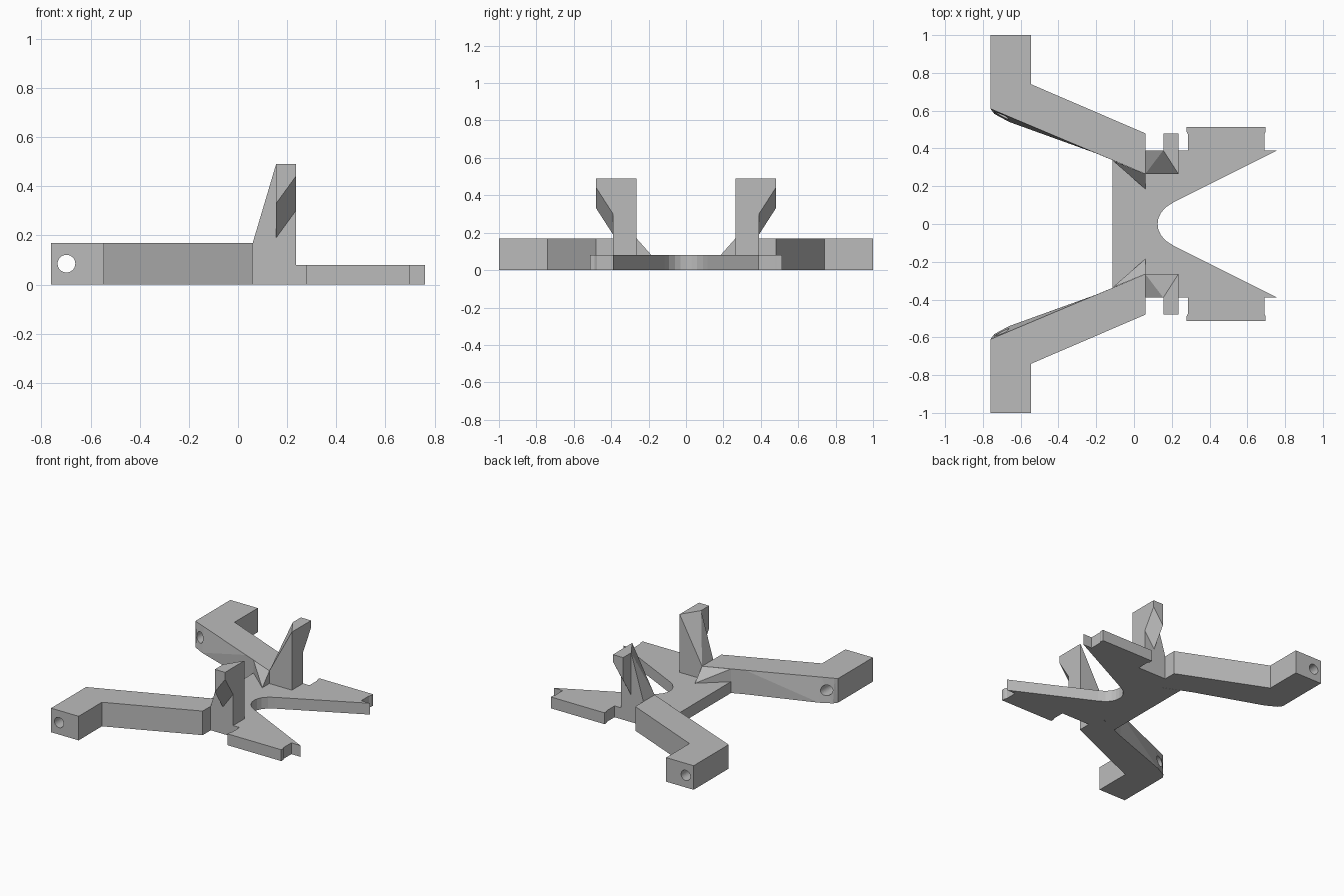
import bpy, bmesh

cube = bpy.data.objects.get("Cube")
if cube:
    bpy.data.objects.remove(cube, do_unlink=True)

grey = bpy.data.materials.new("plain_grey")
grey.use_nodes = True
colour = (0.5, 0.5, 0.5, 1)
grey.diffuse_color = colour
bsdf = next(n for n in grey.node_tree.nodes if n.type == "BSDF_PRINCIPLED")
bsdf.inputs["Base Color"].default_value = colour


def finish(name, bm):
    bmesh.ops.recalc_face_normals(bm, faces=bm.faces)
    mesh = bpy.data.meshes.new(name)
    bm.to_mesh(mesh)
    bm.free()
    mesh.materials.append(grey)
    ob = bpy.data.objects.new(name, mesh)
    bpy.context.collection.objects.link(ob)
    return ob


def loft(name, bottom, top, height, side=1):
    """Solid between two outlines with the same number of points."""
    bm = bmesh.new()
    low = [bm.verts.new((x, y * side, 0)) for x, y in bottom]
    high = [bm.verts.new((x, y * side, height)) for x, y in top]
    bm.faces.new(low[::-1])
    bm.faces.new(high)
    for i in range(len(low)):
        j = (i + 1) % len(low)
        quad = bm.faces.new((low[i], low[j], high[j], high[i]))
        if bottom != top:
            bmesh.ops.triangulate(bm, faces=[quad])
    return finish(name, bm)


def hull(name, points, side=1):
    bm = bmesh.new()
    for x, y, z in points:
        bm.verts.new((x, y * side, z))
    bmesh.ops.convex_hull(bm, input=bm.verts)
    bmesh.ops.dissolve_limit(bm, angle_limit=0.01, verts=bm.verts, edges=bm.edges)
    return finish(name, bm)


PLATE, ARM, TOP = 0.08, 0.17, 0.49
BACK, FRONT = 0.06, 0.235       # column ends along x
INNER, OUTER = 0.265, 0.39      # column sides along y

# Base plate with forked front and side tabs
half = [(-0.115, 0.337), (BACK, INNER), (BACK, OUTER), (0.285, OUTER),
        (0.285, 0.475), (0.277, 0.49), (0.277, 0.513), (0.697, 0.513),
        (0.697, 0.49), (0.69, 0.475), (0.69, OUTER), (0.76, OUTER),
        (0.21, 0.115), (0.17, 0.09), (0.143, 0.06), (0.129, 0.03)]
outline = half + [(0.125, 0)] + [(x, -y) for x, y in reversed(half)]
loft("base_plate", outline, outline, PLATE)

for label, side in (("left", -1), ("right", 1)):
    # Cranked arm, its inner face swelling toward the foot
    outer = [(-0.76, 1), (-0.545, 1), (-0.545, 0.74), (BACK, 0.48), (BACK, INNER)]
    swell = [(-0.2, 0.374), (-0.66, 0.54), (-0.74, 0.583), (-0.76, 0.61)]
    slope = (0.61 - INNER) / (-0.76 - BACK)
    straight = [(x, INNER + slope * (x - BACK)) for x, y in swell]
    arm = loft(label + "_arm", outer + swell, outer + straight, ARM, side)

    # Pin hole along the arm end
    bm = bmesh.new()
    bmesh.ops.create_cone(bm, cap_ends=True, segments=32, radius1=0.036,
                          radius2=0.036, depth=1.0)
    for v in bm.verts:
        x, y, z = v.co
        v.co = (x - 0.698, (z + 0.8) * side, y + 0.085)
    cutter = finish("hole_cutter", bm)
    cut = arm.modifiers.new("pin_hole", "BOOLEAN")
    cut.operation, cut.solver, cut.object = "DIFFERENCE", "EXACT", cutter
    bpy.context.view_layer.objects.active = arm
    bpy.ops.object.modifier_apply(modifier=cut.name)
    bpy.data.objects.remove(cutter, do_unlink=True)

    # Tapered column
    corners = [(x, y, 0.03) for x in (BACK, FRONT) for y in (INNER, OUTER)]
    hull(label + "_column", corners + [
        (BACK, INNER, ARM), (BACK, OUTER, ARM), (0.155, OUTER, TOP),
        (FRONT, OUTER, TOP), (FRONT, INNER, TOP)], side)

    # Overhanging hook on the column, with a skewed underside
    hull(label + "_hook", [
        (0.155, OUTER, 0.19), (FRONT, OUTER, 0.30), (0.155, 0.48, 0.33),
        (FRONT, 0.48, 0.44)] + [(x, y, TOP) for x in (0.155, FRONT)
                                for y in (OUTER, 0.48)], side)

    # Sloping gusset between arm and plate
    hull(label + "_gusset", [
        (-0.115, 0.337, ARM), (-0.115, 0.337, 0.07), (BACK, INNER, ARM),
        (BACK, INNER, 0.07), (BACK, 0.185, PLATE), (BACK, 0.185, 0.07)], side)
